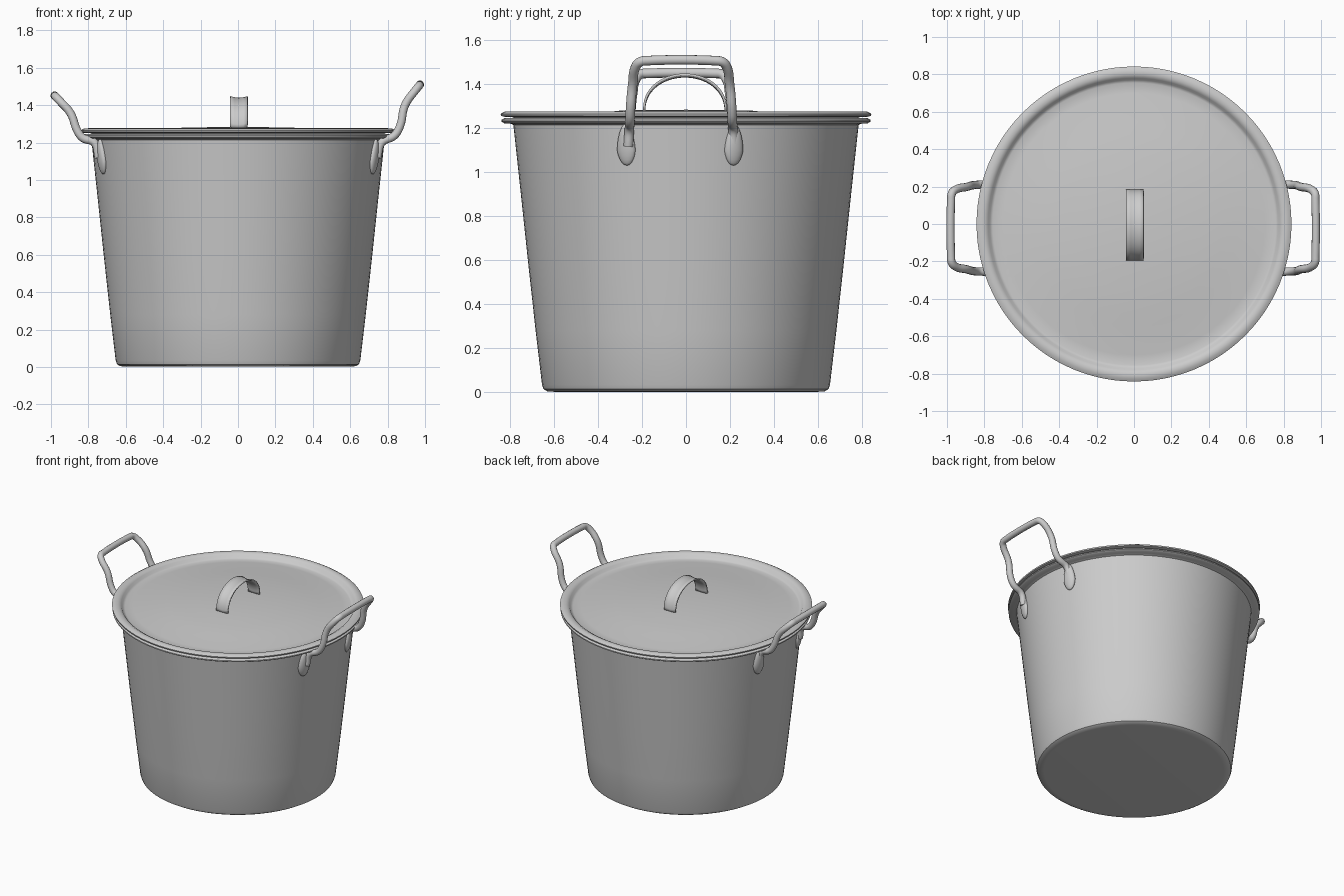
import bpy, bmesh, math
from mathutils import Matrix

if "Cube" in bpy.data.objects:
    bpy.data.objects.remove(bpy.data.objects["Cube"])


def smooth(obj, angle=40):
    bpy.ops.object.select_all(action='DESELECT')
    obj.select_set(True)
    bpy.context.view_layer.objects.active = obj
    bpy.ops.object.shade_smooth_by_angle(angle=math.radians(angle))


def from_bmesh(name, bm):
    bmesh.ops.recalc_face_normals(bm, faces=bm.faces)
    mesh = bpy.data.meshes.new(name)
    bm.to_mesh(mesh)
    bm.free()
    obj = bpy.data.objects.new(name, mesh)
    bpy.context.collection.objects.link(obj)
    smooth(obj)
    return obj


def lathe(name, profile, sides=96):
    """Revolve a list of (radius, height) points around z."""
    bm = bmesh.new()
    verts = [bm.verts.new((r, 0, z)) for r, z in profile]
    edges = [bm.edges.new(p) for p in zip(verts, verts[1:])]
    bmesh.ops.spin(bm, geom=verts + edges, cent=(0, 0, 0), axis=(0, 0, 1),
                   angle=2 * math.pi, steps=sides)
    bmesh.ops.remove_doubles(bm, verts=bm.verts, dist=0.0005)
    return from_bmesh(name, bm)


def tube(name, points, radius):
    """Round wire through smooth points."""
    curve = bpy.data.curves.new(name, 'CURVE')
    curve.dimensions = '3D'
    curve.bevel_depth = radius
    curve.bevel_resolution = 4
    curve.resolution_u = 6
    curve.use_fill_caps = True
    spline = curve.splines.new('BEZIER')
    spline.bezier_points.add(len(points) - 1)
    for bp, co in zip(spline.bezier_points, points):
        bp.co = co
        bp.handle_left_type = bp.handle_right_type = 'AUTO'
    obj = bpy.data.objects.new(name, curve)
    bpy.context.collection.objects.link(obj)
    bpy.ops.object.select_all(action='DESELECT')
    obj.select_set(True)
    bpy.context.view_layer.objects.active = obj
    bpy.ops.object.convert(target='MESH')
    smooth(bpy.context.object)


# tapered bucket body with rolled rim and thin inner wall
lathe("pot_body", [
    (0, 0.005), (0.60, 0.003), (0.63, 0.005), (0.647, 0.015), (0.654, 0.035),
    (0.683, 0.28), (0.716, 0.58), (0.75, 0.9), (0.784, 1.215), (0.80, 1.222),
    (0.825, 1.222), (0.838, 1.23), (0.838, 1.238), (0.825, 1.246),
    (0.79, 1.246), (0.774, 1.22), (0.74, 0.9), (0.644, 0.035), (0.62, 0.017), (0, 0.017)])

# lid: raised rim, sunken ring, stepped centre
lathe("lid", [
    (0, 1.284), (0.29, 1.281), (0.36, 1.273), (0.48, 1.269), (0.55, 1.257),
    (0.70, 1.25), (0.755, 1.243), (0.77, 1.25), (0.78, 1.266), (0.80, 1.277),
    (0.825, 1.275), (0.842, 1.265), (0.84, 1.256), (0.825, 1.252), (0.79, 1.252),
    (0.765, 1.232), (0.70, 1.238), (0.55, 1.245), (0.36, 1.261), (0, 1.272)])

# thin arched strap on the lid
bm = bmesh.new()
steps, rows = 28, []
for i in range(steps + 1):
    a = math.pi * i / steps
    y, z = -0.005 - 0.185 * math.cos(a), 1.275 + 0.16 * math.sin(a) ** 0.9
    rows.append([bm.verts.new((0.005 + x, y, z + 40 * (x * x) * 0.1))
                 for x in (-0.047, -0.024, 0, 0.024, 0.047)])
for r0, r1 in zip(rows, rows[1:]):
    for k in range(4):
        bm.faces.new((r0[k], r0[k + 1], r1[k + 1], r1[k]))
strap = from_bmesh("lid_handle", bm)
mod = strap.modifiers.new("thickness", 'SOLIDIFY')
mod.thickness = 0.01
mod.offset = 0

# side handles: leg given as (distance from axis, half width, height)
legs = {
    "right": (1, [(0.745, 0.24, 1.12), (0.768, 0.235, 1.2), (0.835, 0.232, 1.237),
                  (0.865, 0.23, 1.285), (0.893, 0.22, 1.40), (0.95, 0.205, 1.482),
                  (0.967, 0.185, 1.502), (0.97, 0.15, 1.507)]),
    "left": (-1, [(0.745, 0.24, 1.12), (0.768, 0.235, 1.2), (0.83, 0.232, 1.225),
                  (0.857, 0.23, 1.26), (0.896, 0.22, 1.358), (0.955, 0.205, 1.425),
                  (0.974, 0.185, 1.445), (0.978, 0.15, 1.449)]),
}
for side, (s, leg) in legs.items():
    path = [(s * x, -0.022 - y, z) for x, y, z in leg]
    path += [(s * x, -0.022 + y, z) for x, y, z in reversed(leg)]
    tube(side + "_handle", path, 0.022)
    # flattened feet fixed to the wall
    for label, y in (("front", -0.272), ("back", 0.218)):
        z = 1.125
        x = math.sqrt(0.778 ** 2 - y * y)
        bm = bmesh.new()
        bmesh.ops.create_uvsphere(bm, u_segments=20, v_segments=12, radius=1)
        for v in bm.verts:  # blunt lower end, narrower upper end
            w = 1.1 if v.co.z < 0 else 1.0 - 0.25 * v.co.z
            v.co = (v.co.x * 0.022, v.co.y * 0.042 * w, v.co.z * 0.095)
        turn = math.atan2(y, s * x)
        bm.transform(Matrix.Translation((s * x, y, z)) @ Matrix.Rotation(turn, 4, 'Z')
                     @ Matrix.Rotation(0.11, 4, 'Y'))
        from_bmesh(f"{side}_handle_foot_{label}", bm)
